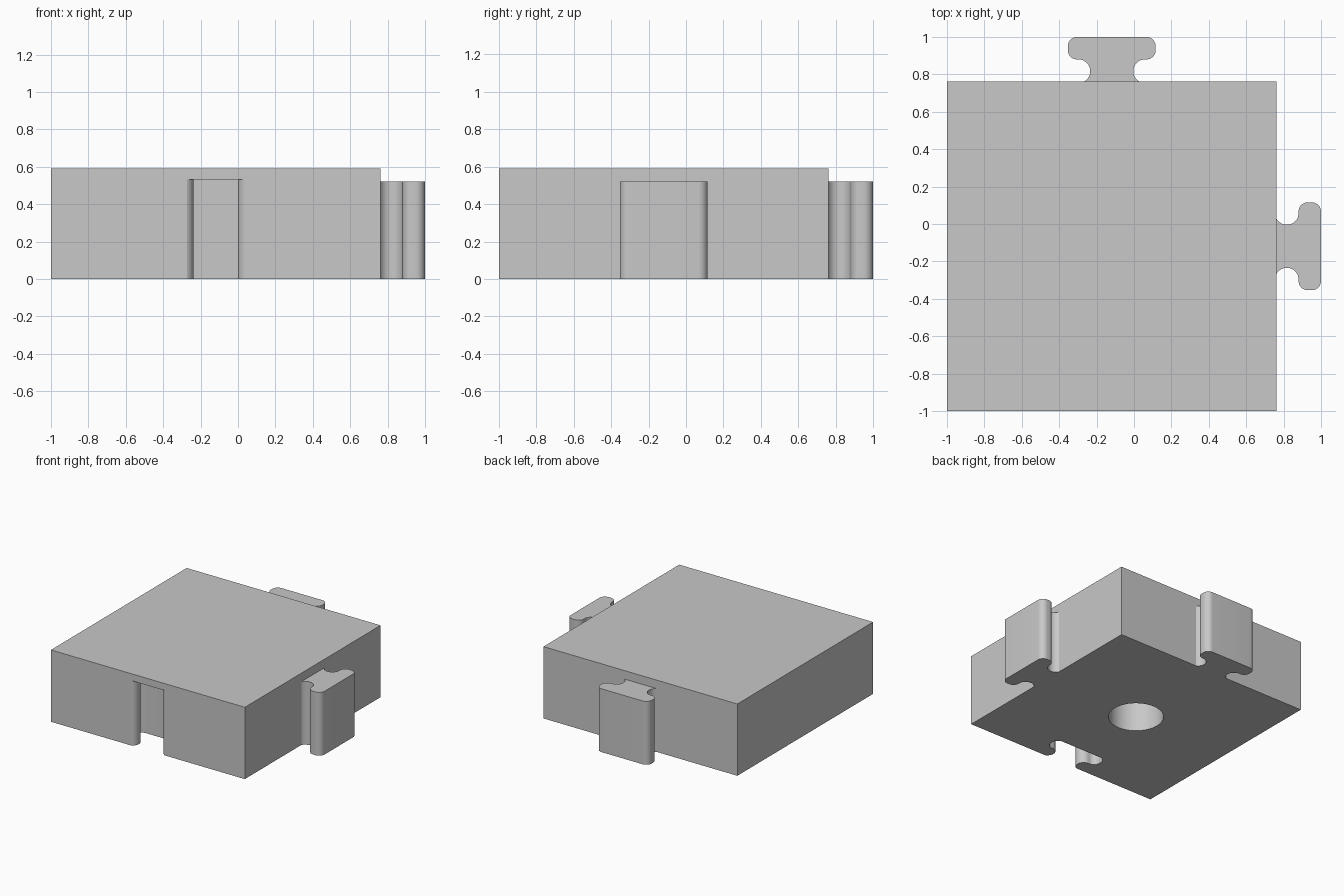
import bpy, bmesh, math
from mathutils import Matrix, Vector

cube = bpy.data.objects.get("Cube")
if cube:
    bpy.data.objects.remove(cube, do_unlink=True)

MIN, FACE = -1.0, 0.762          # body limits in x and y
MID = (MIN + FACE) / 2
HEIGHT, TAB_H, SOCKET_H = 0.59, 0.52, 0.533
NECK, HEAD, LENGTH = 0.115, 0.235, 0.238   # tab half widths and length
SCOOP, SCOOP_V, ROUND = 0.063, 0.055, 0.05
HOLE_R = 0.207

grey = bpy.data.materials.new("light_grey")
grey.use_nodes = True
colour = (0.58, 0.58, 0.58, 1)
grey.diffuse_color = colour
grey.node_tree.nodes["Principled BSDF"].inputs["Base Color"].default_value = colour


def arc(u, v, r, start, end, steps=12):
    return [(u + r * math.cos(a), v + r * math.sin(a))
            for a in (start + (end - start) * i / steps for i in range(steps + 1))]


def connector(gap=0.0, root=0.0):
    """Outline of the interlocking tab, grown by gap, lengthened at its root."""
    r = SCOOP - gap
    inner = SCOOP_V + SCOOP
    half = arc(NECK + SCOOP, SCOOP_V, r, math.pi + math.asin(SCOOP_V / r), math.pi / 2, 20)
    half += arc(HEAD - ROUND, inner + ROUND, ROUND + gap, -math.pi / 2, 0)
    half += arc(HEAD - ROUND, LENGTH - ROUND, ROUND + gap, 0, math.pi / 2)
    if root:
        half.insert(0, (half[0][0], -root))
    return half + [(-u, v) for u, v in reversed(half)]


def prism(name, outline, z0, z1, place=Matrix()):
    bm = bmesh.new()
    base = bm.faces.new([bm.verts.new((u, v, z0)) for u, v in outline])
    up = bmesh.ops.extrude_face_region(bm, geom=[base])["geom"]
    bmesh.ops.translate(bm, vec=Vector((0, 0, z1 - z0)),
                        verts=[g for g in up if isinstance(g, bmesh.types.BMVert)])
    bmesh.ops.transform(bm, matrix=place, verts=bm.verts)
    bmesh.ops.recalc_face_normals(bm, faces=bm.faces)
    mesh = bpy.data.meshes.new(name)
    bm.to_mesh(mesh)
    bm.free()
    mesh.materials.append(grey)
    obj = bpy.data.objects.new(name, mesh)
    bpy.context.collection.objects.link(obj)
    return obj


def activate(obj):
    bpy.ops.object.select_all(action='DESELECT')
    obj.select_set(True)
    bpy.context.view_layer.objects.active = obj


def cut(obj, cutter):
    cutter.hide_render = True
    mod = obj.modifiers.new("cut", 'BOOLEAN')
    mod.operation, mod.solver, mod.object = 'DIFFERENCE', 'EXACT', cutter
    activate(obj)
    bpy.ops.object.modifier_apply(modifier=mod.name)
    bpy.data.objects.remove(cutter, do_unlink=True)


# Square body
body = prism("tile_body", [(MIN, MIN), (FACE, MIN), (FACE, FACE), (MIN, FACE)], 0, HEIGHT)

# Front socket, open below, and round blind hole in the underside
cut(body, prism("socket_cutter", connector(0.003, 0.1), -0.1, SOCKET_H,
                Matrix.Translation((MID, MIN, 0))))
cut(body, prism("hole_cutter", arc(MID, MID, HOLE_R, 0, 2 * math.pi, 64)[:-1], -0.1, SOCKET_H))

# Tabs on the back and left sides
back_tab = prism("back_tab", connector(), 0, TAB_H, Matrix.Translation((MID, FACE, 0)))
left_tab = prism("left_tab", connector(), 0, TAB_H,
                 Matrix.Translation((FACE, MID, 0)) @ Matrix.Rotation(-math.pi / 2, 4, 'Z'))

# Smooth curved walls, crisp edges
for part in (body, back_tab, left_tab):
    activate(part)
    bpy.ops.object.shade_smooth_by_angle(angle=math.radians(15))
